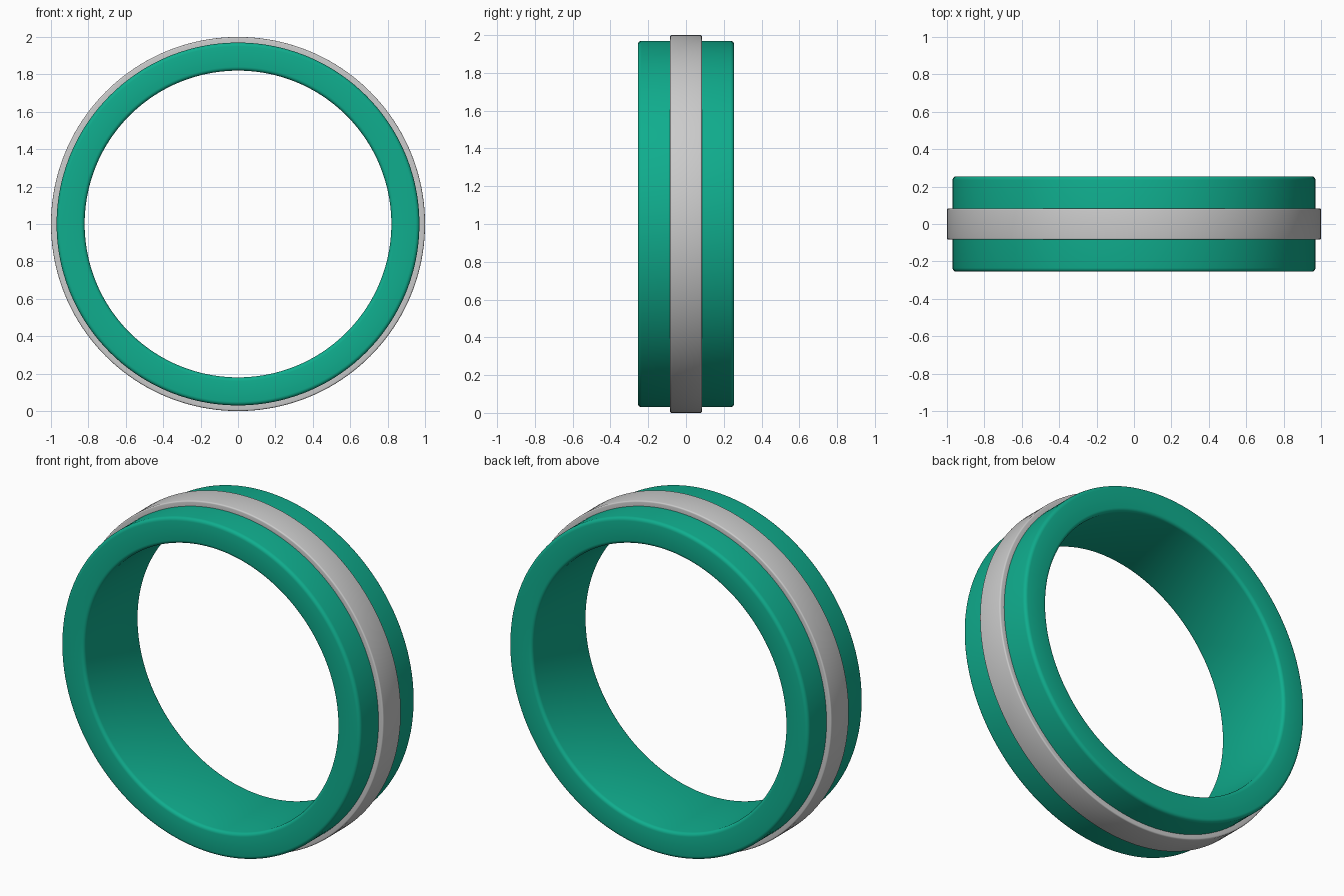
import bpy, bmesh, math

if "Cube" in bpy.data.objects:
    bpy.data.objects.remove(bpy.data.objects["Cube"])

SEGMENTS = 160
CENTRE_Z = 1.0


def rounded_profile(r_in, r_out, half, bevel, steps=4):
    """Rounded rectangle as (radius, y) points."""
    pts = []
    corners = [(r_out - bevel, half - bevel, 0), (r_in + bevel, half - bevel, 90),
               (r_in + bevel, bevel - half, 180), (r_out - bevel, bevel - half, 270)]
    for cr, cy, start in corners:
        for i in range(steps + 1):
            a = math.radians(start + 90 * i / steps)
            pts.append((cr + bevel * math.cos(a), cy + bevel * math.sin(a)))
    return pts


def make_ring(name, r_in, r_out, half, bevel, color=None):
    """Revolve a closed profile around the y axis."""
    profile = rounded_profile(r_in, r_out, half, bevel)
    bm = bmesh.new()
    loops = []
    for s in range(SEGMENTS):
        a = 2 * math.pi * s / SEGMENTS
        loops.append([bm.verts.new((r * math.cos(a), y, r * math.sin(a)))
                      for r, y in profile])
    n = len(profile)
    for s in range(SEGMENTS):
        cur, nxt = loops[s], loops[(s + 1) % SEGMENTS]
        for i in range(n):
            j = (i + 1) % n
            bm.faces.new((cur[i], cur[j], nxt[j], nxt[i]))
    bmesh.ops.recalc_face_normals(bm, faces=bm.faces)
    mesh = bpy.data.meshes.new(name)
    bm.to_mesh(mesh)
    bm.free()
    obj = bpy.data.objects.new(name, mesh)
    obj.location.z = CENTRE_Z
    bpy.context.collection.objects.link(obj)
    if color:
        mat = bpy.data.materials.new(name + "_material")
        mat.diffuse_color = color
        mat.use_nodes = True
        mat.node_tree.nodes["Principled BSDF"].inputs["Base Color"].default_value = mat.diffuse_color
        mesh.materials.append(mat)
    bpy.ops.object.select_all(action='DESELECT')
    obj.select_set(True)
    bpy.context.view_layer.objects.active = obj
    bpy.ops.object.shade_smooth_by_angle(angle=math.radians(35))
    return obj


# Wide green ring body
make_ring("ring_body", 0.82, 0.97, 0.255, 0.02, (0.005, 0.42, 0.27, 1))

# Raised grey band around the middle
make_ring("centre_band", 0.94, 1.0, 0.084, 0.008)
